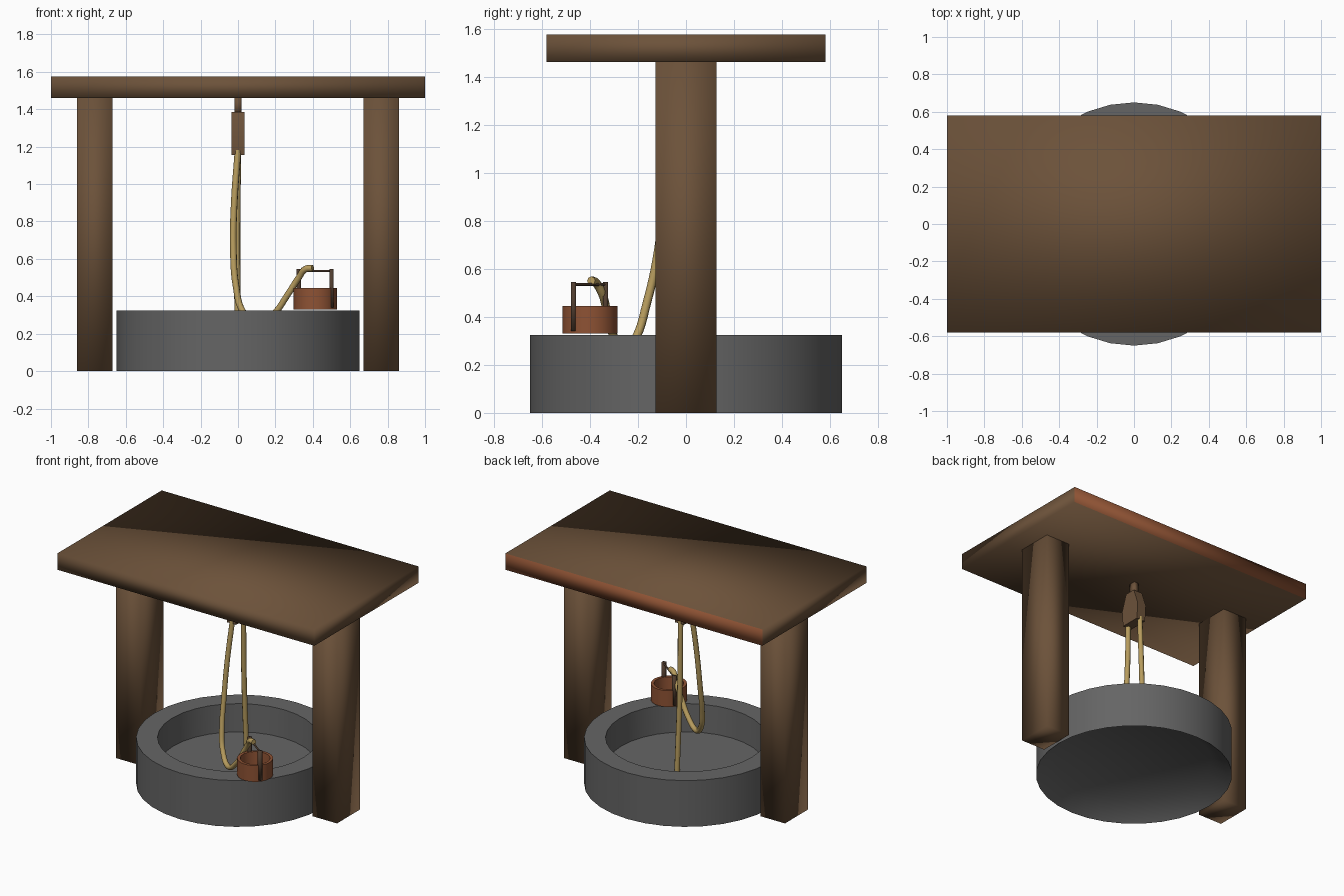
import bpy, bmesh, math
from mathutils import Vector

if "Cube" in bpy.data.objects:
    bpy.data.objects.remove(bpy.data.objects["Cube"])


def material(name, rgb):
    m = bpy.data.materials.new(name)
    m.diffuse_color = (*rgb, 1)
    m.use_nodes = True
    m.node_tree.nodes["Principled BSDF"].inputs["Base Color"].default_value = m.diffuse_color
    return m


WOOD = material("brown_wood", (0.15, 0.084, 0.042))
RED = material("red_brown_wood", (0.27, 0.085, 0.034))
STONE = material("grey_stone", (0.13, 0.13, 0.13))
ROPE = material("straw_rope", (0.47, 0.33, 0.11))
DARK = material("dark_wood", (0.08, 0.046, 0.028))


def finish(name, bm, mats):
    bmesh.ops.recalc_face_normals(bm, faces=bm.faces)
    for f in bm.faces:
        f.smooth = True
    me = bpy.data.meshes.new(name)
    bm.to_mesh(me)
    bm.free()
    for m in mats:
        me.materials.append(m)
    ob = bpy.data.objects.new(name, me)
    bpy.context.collection.objects.link(ob)
    return ob


def sharpen(ob, degrees=40):
    bpy.ops.object.select_all(action='DESELECT')
    ob.select_set(True)
    bpy.context.view_layer.objects.active = ob
    bpy.ops.object.shade_smooth_by_angle(angle=math.radians(degrees))


def box(name, lo, hi, mats, back=False):
    bm = bmesh.new()
    bmesh.ops.create_cube(bm, size=1)
    for v in bm.verts:
        v.co = Vector([lo[i] + (v.co[i] + 0.5) * (hi[i] - lo[i]) for i in range(3)])
    if back:
        bm.normal_update()
        for f in bm.faces:
            f.material_index = 1 if f.normal.y > 0.5 else 0
    return finish(name, bm, mats)


def lathe(name, profile, sides, center, mat):
    bm = bmesh.new()
    vs = [bm.verts.new((r, 0, z)) for r, z in profile]
    es = [bm.edges.new(p) for p in zip(vs, vs[1:])]
    bmesh.ops.spin(bm, geom=vs + es, cent=(0, 0, 0), axis=(0, 0, 1),
                   angle=2 * math.pi, steps=sides, use_duplicate=False)
    bmesh.ops.remove_doubles(bm, verts=bm.verts, dist=1e-4)
    bmesh.ops.translate(bm, verts=bm.verts, vec=center)
    return finish(name, bm, [mat])


def tube(name, pts, radius, mat, smooth=True):
    cu = bpy.data.curves.new(name, 'CURVE')
    cu.dimensions = '3D'
    cu.bevel_depth = radius
    cu.bevel_resolution = 2
    cu.resolution_u = 6
    cu.use_fill_caps = True
    if smooth:
        sp = cu.splines.new('BEZIER')
        sp.bezier_points.add(len(pts) - 1)
        for b, p in zip(sp.bezier_points, pts):
            b.co = p
            b.handle_left_type = b.handle_right_type = 'AUTO'
    else:
        sp = cu.splines.new('POLY')
        sp.points.add(len(pts) - 1)
        for b, p in zip(sp.points, pts):
            b.co = (*p, 1)
    cu.materials.append(mat)
    ob = bpy.data.objects.new(name, cu)
    bpy.context.collection.objects.link(ob)
    return ob


# Roof slab with a redder back edge, and two posts
box("roof", (-1, -0.58, 1.46), (1, 0.58, 1.575), [WOOD, RED], back=True)
for side, x in (("left", -0.765), ("right", 0.765)):
    box(side + "_post", (x - 0.095, -0.128, 0), (x + 0.095, 0.128, 1.46), [WOOD])

# Stone ring with a floor and a hollow underside
well = lathe("stone_ring", [(0, 0.13), (0.505, 0.13), (0.513, 0.325), (0.65, 0.325),
                            (0.65, 0), (0.513, 0.11), (0, 0.11)], 32, (0, 0, 0), STONE)
sharpen(well, 60)

# Pulley block: tapered profile extruded across x, on a short stem
bm = bmesh.new()
half = [(0.072, 1.155), (0.08, 1.27), (0.04, 1.385)]
outline = half + [(-y, z) for y, z in reversed(half)]
face = bm.faces.new([bm.verts.new((-0.035, y, z)) for y, z in outline])
ext = bmesh.ops.extrude_face_region(bm, geom=[face])
bmesh.ops.translate(bm, vec=(0.07, 0, 0),
                    verts=[g for g in ext["geom"] if isinstance(g, bmesh.types.BMVert)])
sharpen(finish("pulley_block", bm, [WOOD]))
box("pulley_stem", (-0.018, -0.025, 1.37), (0.018, 0.025, 1.47), [WOOD])

# Ropes: one hangs straight into the well, the other loops up to the bucket
tube("back_rope", [(0, 0.06, 1.18), (-0.005, 0.075, 0.7), (0, 0.1, 0.125)], 0.018, ROPE)
tube("front_rope", [(0, -0.06, 1.18), (-0.02, -0.09, 0.9), (-0.025, -0.12, 0.65),
                    (-0.01, -0.165, 0.45), (0.025, -0.205, 0.32), (0.105, -0.26, 0.25),
                    (0.2, -0.3, 0.315), (0.26, -0.325, 0.4), (0.325, -0.35, 0.5),
                    (0.36, -0.378, 0.545), (0.4, -0.395, 0.55)], 0.018, ROPE)

# Bucket on the rim
C = Vector((0.413, -0.4, 0))
bucket = lathe("bucket", [(0, 0.33), (0.115, 0.33), (0.115, 0.445), (0.095, 0.445),
                          (0.09, 0.355), (0, 0.355)], 24, C, RED)
sharpen(bucket)

# Bucket handle: two uprights and a bar
A, B = Vector((0.325, -0.335, 0)), Vector((0.5, -0.468, 0))
for name, p in (("left", A), ("right", B)):
    box(name + "_bucket_upright", (p.x - 0.011, p.y - 0.011, 0.34),
        (p.x + 0.011, p.y + 0.011, 0.545), [DARK])
up = Vector((0, 0, 0.535))
tube("bucket_bar", [A + up, B + up], 0.006, DARK, smooth=False)
